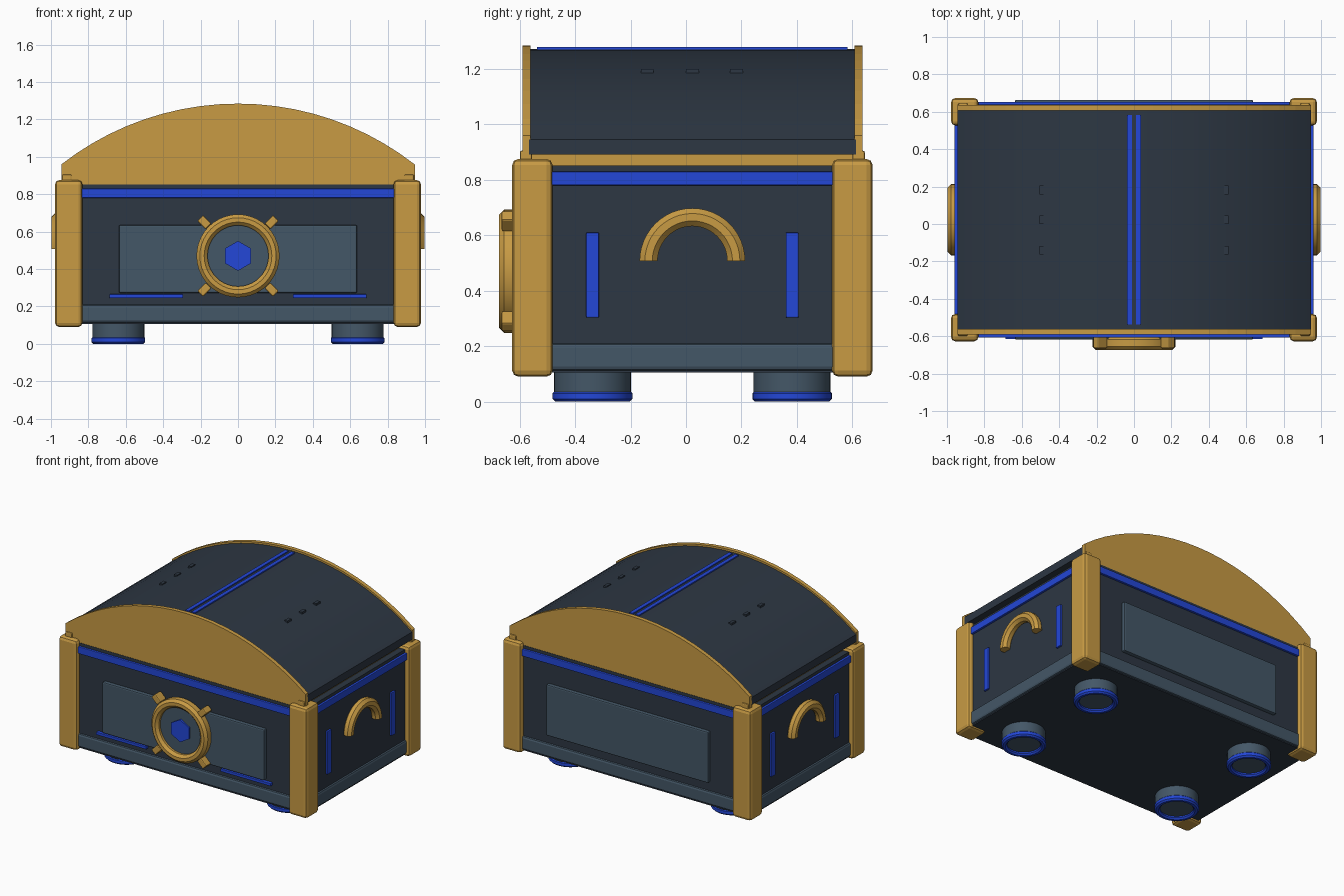
import bpy, bmesh, math
from mathutils import Matrix, Vector

if "Cube" in bpy.data.objects:
    bpy.data.objects.remove(bpy.data.objects["Cube"])

CY = 0.023  # depth centre of the chest body


def material(name, r, g, b):
    def lin(c):
        c /= 255
        return c / 12.92 if c < 0.04045 else ((c + 0.055) / 1.055) ** 2.4
    m = bpy.data.materials.new(name)
    m.diffuse_color = (lin(r), lin(g), lin(b), 1)
    m.use_nodes = True
    m.node_tree.nodes["Principled BSDF"].inputs["Base Color"].default_value = m.diffuse_color
    return m


NAVY = material("dark navy", 45, 55, 67)
SLATE = material("slate", 68, 87, 103)
GOLD = material("gold", 200, 155, 68)
BLUE = material("bright blue", 35, 71, 215)


def finish(name, bm, mat, bevel=0, smooth=False):
    bmesh.ops.recalc_face_normals(bm, faces=bm.faces)
    me = bpy.data.meshes.new(name)
    bm.to_mesh(me)
    bm.free()
    me.materials.append(mat)
    ob = bpy.data.objects.new(name, me)
    bpy.context.collection.objects.link(ob)
    if bevel:
        mod = ob.modifiers.new("bevel", 'BEVEL')
        mod.width = bevel
        mod.segments = 2
    if smooth:
        bpy.ops.object.select_all(action='DESELECT')
        ob.select_set(True)
        bpy.context.view_layer.objects.active = ob
        bpy.ops.object.shade_smooth_by_angle(angle=math.radians(35))
    return ob


def box(name, x, y, z, mat, bevel=0, turn=None):
    """Box from (min, max) pairs, optionally turned about its centre."""
    bm = bmesh.new()
    size = [b - a for a, b in (x, y, z)]
    mid = Vector([(a + b) / 2 for a, b in (x, y, z)])
    mtx = Matrix.Translation(mid) @ (turn or Matrix()) @ Matrix.Diagonal((*size, 1))
    bmesh.ops.create_cube(bm, size=1, matrix=mtx)
    return finish(name, bm, mat, bevel)


def prism(name, pts, y0, y1, mat, smooth=False):
    """Extrude an (x, z) outline along y."""
    bm = bmesh.new()
    f = bm.faces.new([bm.verts.new((x, y0, z)) for x, z in pts])
    ext = bmesh.ops.extrude_face_region(bm, geom=[f])["geom"]
    bmesh.ops.translate(bm, vec=(0, y1 - y0, 0),
                        verts=[v for v in ext if isinstance(v, bmesh.types.BMVert)])
    return finish(name, bm, mat, smooth=smooth)


def sweep(name, section, mtx, mat, steps=36, arc=2 * math.pi):
    """Turn a closed (radius, height) section around local z, then place it."""
    bm = bmesh.new()
    full = arc > 6.28
    rings = [[bm.verts.new(mtx @ Vector((r * math.cos(arc * i / steps),
                                         r * math.sin(arc * i / steps), h)))
              for r, h in section] for i in range(steps if full else steps + 1)]
    n = len(section)
    for i in range(steps):
        a, b = rings[i], rings[(i + 1) % len(rings)]
        for j in range(n):
            k = (j + 1) % n
            bm.faces.new((a[j], a[k], b[k], b[j]))
    if not full:
        bm.faces.new(rings[0])
        bm.faces.new(rings[-1])
    return finish(name, bm, mat, smooth=True)


def ring_section(r0, r1, h0, h1, c):
    """Rectangle with chamfered corners."""
    return [(r0 + c, h0), (r1 - c, h0), (r1, h0 + c), (r1, h1 - c),
            (r1 - c, h1), (r0 + c, h1), (r0, h1 - c), (r0, h0 + c)]


def span(c, half):
    return (c - half, c + half)


# Chest body, base band and upper trim
box("body", (-.945, .945), span(CY, .615), (.105, .852), NAVY)
box("base_band", (-.958, .958), span(CY, .628), (.112, .21), SLATE, .015)
box("upper_trim", (-.96, .96), span(CY, .63), (.78, .83), BLUE, .004)
box("lid_rim", (-.90, .90), span(CY, .612), (.85, .895), GOLD)

# Corner posts with studs, and feet
for sx in (-1, 1):
    for sy in (-1, 1):
        box("corner_post", span(sx * .905, .073), span(CY + sy * .577, .073),
            (.09, .875), GOLD, .022)
        box("post_stud", span(sx * .915, .026), span(CY + sy * .60, .022),
            (.86, .905), GOLD, .007)
        at = Matrix.Translation((sx * .64, CY + sy * .36, 0))
        bm = bmesh.new()
        bmesh.ops.create_cone(bm, cap_ends=True, segments=32, radius1=.139, radius2=.139,
                              depth=.1, matrix=at @ Matrix.Translation((0, 0, .07)))
        finish("foot", bm, SLATE, smooth=True)
        sweep("foot_ring", ring_section(.108, .144, 0, .04, .01), at, BLUE, 32)

# Arched lid between two end caps
R, TOP, HALF = 1.536, 1.284, .945


def arch(bottom, drop, n=20):
    a = math.asin(HALF / R)
    pts = [(R * math.sin(a - 2 * a * i / n),
            TOP - drop - R + R * math.cos(a - 2 * a * i / n)) for i in range(n + 1)]
    return [(-HALF, bottom), (HALF, bottom)] + pts


prism("lid", arch(.892, .013), CY - .59, CY + .59, NAVY, True)
for sy in (-1, 1):
    prism("lid_end_cap", arch(.85, 0), CY + sy * .584, CY + sy * .613, GOLD)

# Ridge stripes and small raised tabs on the lid
for sx in (-1, 1):
    box("ridge_stripe", span(sx * .024, .0135), span(CY, .56), (1.262, 1.278), BLUE)
    for y in (-.14, .023, .182):
        box("lid_tab", span(sx * .492, .012), span(y, .023), (1.165, 1.2), NAVY)

# Front and back panels, front accent bars
for sy in (-1, 1):
    box("panel", (-.637, .637), span(CY + sy * .622, .019), (.272, .635), SLATE, .008)
for sx in (-1, 1):
    box("front_bar", span(sx * .49, .197), (-.615, -.58), (.245, .265), BLUE, .003)

# Front emblem: ring, disc, hexagon and four lugs
EZ = .47
face = Matrix.Translation((0, -.60, EZ)) @ Matrix.Rotation(math.pi / 2, 4, 'X')
sweep("emblem_ring", ring_section(.163, .222, 0, .074, .018), face, GOLD, 40)
for name, r, h, n, mat in (("emblem_disc", .175, .04, 40, SLATE),
                           ("emblem_hexagon", .08, .052, 6, BLUE)):
    pts = [(r * math.sin(2 * math.pi * i / n), EZ + r * math.cos(2 * math.pi * i / n))
           for i in range(n)]
    prism(name, pts, -.60, -.60 - h, mat)
for sx in (-1, 1):
    for sz in (-1, 1):
        box("emblem_lug", span(sx * .18, .032), (-.665, -.60), span(EZ + sz * .18, .022),
            GOLD, .007, Matrix.Rotation(-sx * sz * math.pi / 4, 4, 'Y'))

# Side handles and accent bars
for sx in (-1, 1):
    mtx = Matrix.Translation((sx * .965, CY, .507)) @ Matrix(
        ((0, 0, sx, 0), (1, 0, 0, 0), (0, 1, 0, 0), (0, 0, 0, 1)))
    tube = [(.158 + .035 * math.cos(t * math.pi / 4 + math.pi / 8),
             .035 * math.sin(t * math.pi / 4 + math.pi / 8)) for t in range(8)]
    sweep("side_handle", tube, mtx, GOLD, 24, math.pi)
    for sy in (-1, 1):
        box("side_bar", span(sx * .945, .013), span(CY + sy * .36, .023),
            (.303, .61), BLUE, .004)
